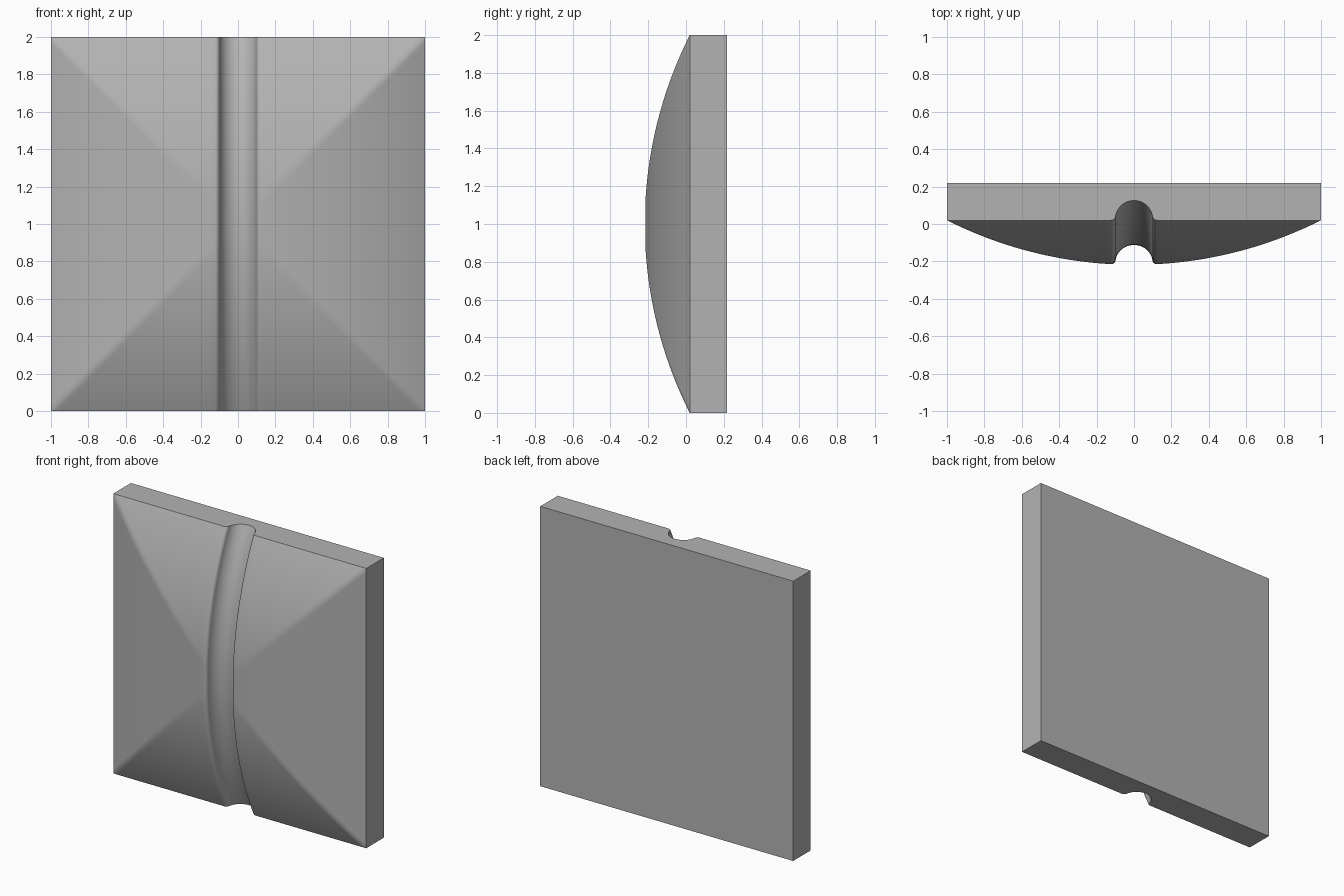
import bpy, bmesh, math

old = bpy.data.objects.get("Cube")
if old:
    bpy.data.objects.remove(old)

BACK, RIM, APEX = 0.218, 0.02, -0.218
SAG = RIM - APEX
DOME_R = (1 + SAG * SAG) / (2 * SAG)
GROOVE_R, LIP_R, SINK = 0.1, 0.025, 0.006
LIP_X = math.sqrt((GROOVE_R + LIP_R) ** 2 - (LIP_R - SINK) ** 2)


def dome(x, z):
    """Front surface of a pillow made of four curved panels."""
    t = max(abs(x), abs(z))
    return APEX + DOME_R - math.sqrt(DOME_R ** 2 - t * t)


def groove_half():
    """(x, depth) points from the groove's middle out to its rounded lip."""
    wall = math.atan2(LIP_X, LIP_R - SINK)
    pts = []
    for i in range(13):
        a = wall * i / 12
        pts.append((GROOVE_R * math.sin(a), SINK + GROOVE_R * math.cos(a)))
    for i in range(1, 9):
        a = wall * (1 - i / 8)
        pts.append((LIP_X - LIP_R * math.sin(a), LIP_R - LIP_R * math.cos(a)))
    return pts


# Columns across the panel and rows up it share the outer spacing
STEPS = 28
outer = [LIP_X + (1 - LIP_X) * i / STEPS for i in range(1, STEPS + 1)]
half = groove_half() + [(x, 0) for x in outer]
columns = [(-x, d) for x, d in reversed(half[1:])] + half
up = [LIP_X / 2, LIP_X] + outer
rows = [-z for z in reversed(up)] + [0] + up

# Pillowed front with the groove running up its middle
bm = bmesh.new()
grid = [[bm.verts.new((x, dome(x, z) + d, z + 1)) for x, d in columns] for z in rows]
for j in range(len(rows) - 1):
    for i in range(len(columns) - 1):
        a, b = grid[j][i], grid[j][i + 1]
        c, d = grid[j + 1][i + 1], grid[j + 1][i]
        # Split each cell along the nearest diagonal ridge
        if (a.co.x + c.co.x) * (a.co.z + c.co.z - 2) > 0:
            bm.faces.new((a, b, c))
            bm.faces.new((a, c, d))
        else:
            bm.faces.new((a, b, d))
            bm.faces.new((b, c, d))

# Slab sides and flat back
border = [e for e in bm.edges if e.is_boundary]
new = bmesh.ops.extrude_edge_only(bm, edges=border)["geom"]
for v in new:
    if isinstance(v, bmesh.types.BMVert):
        v.co.y = BACK
rim = [e for e in bm.edges if e.is_boundary]
bmesh.ops.contextual_create(bm, geom=rim)
bmesh.ops.recalc_face_normals(bm, faces=bm.faces)

mesh = bpy.data.meshes.new("grooved_panel")
bm.to_mesh(mesh)
bm.free()
panel = bpy.data.objects.new("grooved_panel", mesh)
bpy.context.collection.objects.link(panel)

# Plain grey finish
grey = bpy.data.materials.new("plain_grey")
grey.use_nodes = True
colour = (0.45, 0.45, 0.45, 1)
grey.diffuse_color = colour
grey.node_tree.nodes["Principled BSDF"].inputs["Base Color"].default_value = colour
mesh.materials.append(grey)

bpy.ops.object.select_all(action='DESELECT')
panel.select_set(True)
bpy.context.view_layer.objects.active = panel
bpy.ops.object.shade_smooth_by_angle(angle=math.radians(40))
